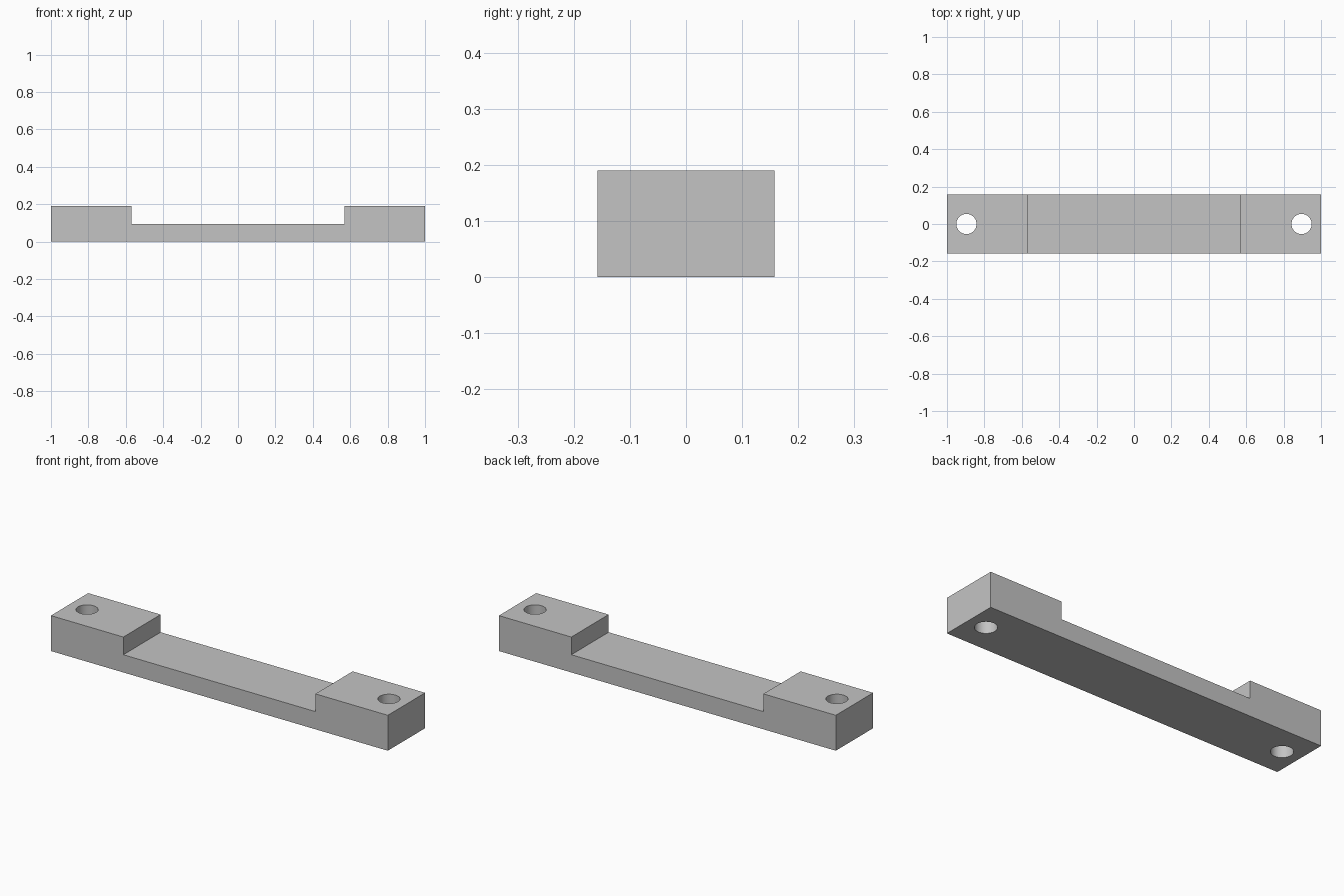
import bpy
import bmesh

HALF_LENGTH, HALF_WIDTH = 1.0, 0.158
HEIGHT, WEB_HEIGHT, STEP_X = 0.19, 0.095, 0.57
HOLE_X, HOLE_RADIUS = 0.896, 0.054

cube = bpy.data.objects.get("Cube")
if cube:
    bpy.data.objects.remove(cube, do_unlink=True)

# Plain grey finish
grey = bpy.data.materials.new("plain grey")
grey.use_nodes = True
colour = (0.55, 0.55, 0.55, 1)
grey.diffuse_color = colour
grey.node_tree.nodes["Principled BSDF"].inputs["Base Color"].default_value = colour


def add_object(name, bm):
    bmesh.ops.recalc_face_normals(bm, faces=bm.faces)
    mesh = bpy.data.meshes.new(name)
    bm.to_mesh(mesh)
    bm.free()
    mesh.materials.append(grey)
    obj = bpy.data.objects.new(name, mesh)
    bpy.context.collection.objects.link(obj)
    return obj


# Bracket bar: mirrored side profile with two raised ends, extruded across
right_half = [(HALF_LENGTH, 0), (HALF_LENGTH, HEIGHT), (STEP_X, HEIGHT), (STEP_X, WEB_HEIGHT)]
profile = right_half + [(-x, z) for x, z in reversed(right_half)]
bm = bmesh.new()
face = bm.faces.new([bm.verts.new((x, -HALF_WIDTH, z)) for x, z in profile])
result = bmesh.ops.extrude_face_region(bm, geom=[face])
moved = [v for v in result["geom"] if isinstance(v, bmesh.types.BMVert)]
bmesh.ops.translate(bm, verts=moved, vec=(0, 2 * HALF_WIDTH, 0))
bar = add_object("mounting_bar", bm)

# Vertical screw holes through both raised ends
for side, x in (("right", -HOLE_X), ("left", HOLE_X)):
    bm = bmesh.new()
    bmesh.ops.create_cone(bm, cap_ends=True, segments=48, radius1=HOLE_RADIUS,
                          radius2=HOLE_RADIUS, depth=1)
    cutter = add_object(side + "_hole_cutter", bm)
    cutter.location.x = x
    cutter.hide_render = True
    cutter.hide_viewport = True
    cut = bar.modifiers.new(side + " screw hole", "BOOLEAN")
    cut.operation = "DIFFERENCE"
    cut.solver = "EXACT"
    cut.object = cutter

# Apply the cuts and remove the helpers
bpy.context.view_layer.update()
evaluated = bar.evaluated_get(bpy.context.evaluated_depsgraph_get())
cut_mesh = bpy.data.meshes.new_from_object(evaluated)
helpers = [m.object for m in bar.modifiers]
bar.modifiers.clear()
bar.data = cut_mesh
for helper in helpers:
    bpy.data.objects.remove(helper, do_unlink=True)

# Smooth hole walls, crisp corners
bpy.ops.object.select_all(action="DESELECT")
bar.select_set(True)
bpy.context.view_layer.objects.active = bar
bpy.ops.object.shade_smooth_by_angle()
